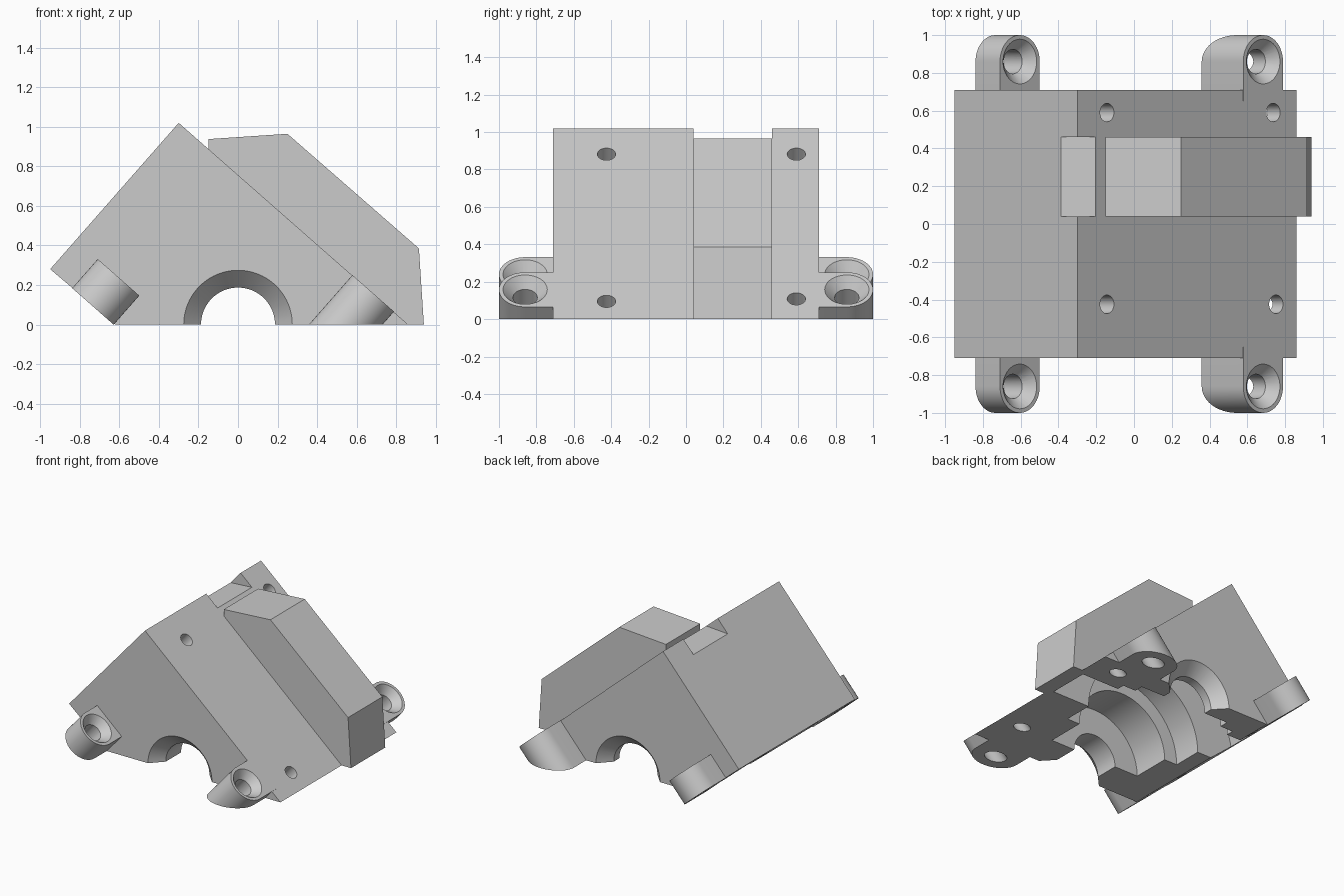
import bpy, bmesh
from math import radians, sin, cos, pi
from mathutils import Matrix, Vector

if "Cube" in bpy.data.objects:
    bpy.data.objects.remove(bpy.data.objects["Cube"], do_unlink=True)

grey = bpy.data.materials.new("light_grey")
grey.use_nodes = True
COLOUR = (0.6, 0.6, 0.6, 1)
grey.diffuse_color = COLOUR
grey.node_tree.nodes["Principled BSDF"].inputs["Base Color"].default_value = COLOUR

# Frames: ALONG_Y extrudes an x-z profile through y, SLOPE is the tilted top face
ALONG_Y = Matrix(((1, 0, 0, 0), (0, 0, -1, 0), (0, 1, 0, 0), (0, 0, 0, 1)))
SLOPE = Matrix.Rotation(radians(41.33), 4, 'Y')


def make(name, bm, frame):
    bm.transform(frame)
    bmesh.ops.recalc_face_normals(bm, faces=bm.faces)
    mesh = bpy.data.meshes.new(name)
    bm.to_mesh(mesh)
    bm.free()
    mesh.materials.append(grey)
    obj = bpy.data.objects.new(name, mesh)
    bpy.context.collection.objects.link(obj)
    return obj


def prism(name, points, low, high, frame):
    bm = bmesh.new()
    rings = [[bm.verts.new((x, y, h)) for x, y in points] for h in (low, high)]
    for ring in rings:
        bm.faces.new(ring)
    for i in range(len(points)):
        bm.faces.new((rings[0][i - 1], rings[0][i], rings[1][i], rings[1][i - 1]))
    return make(name, bm, frame)


def slab(name, points, y0, y1):
    return prism(name, points, -y1, -y0, ALONG_Y)


def cone(name, r_low, r_high, low, high, frame, x=0, y=0, sides=48):
    bm = bmesh.new()
    bmesh.ops.create_cone(bm, cap_ends=True, segments=sides, radius1=r_low,
                          radius2=r_high, depth=high - low,
                          matrix=Matrix.Translation((x, y, (low + high) / 2)))
    return make(name, bm, frame)


def combine(target, other, operation):
    mod = target.modifiers.new("combine", 'BOOLEAN')
    mod.operation = operation
    mod.solver = 'EXACT'
    mod.use_hole_tolerant = True
    mod.object = other
    bpy.context.view_layer.update()
    bpy.context.view_layer.objects.active = target
    bpy.ops.object.modifier_apply(modifier=mod.name)
    bpy.data.objects.remove(other, do_unlink=True)


def cut(target, other):
    combine(target, other, 'DIFFERENCE')


def slope_coords(x, z):
    p = SLOPE.inverted() @ Vector((x, 0, z))
    return p.x, p.z


# Wedge-shaped body and raised cover, running past the floor for a clean trim
body = slab("housing_body", [(-.95, .28), (-.3, 1.02), (.974, -.1), (-.502, -.1)], -.71, .71)
combine(body, slab("cover", [(-.15, .7), (-.15, 1.065), (.135, 1.065), (.915, .385),
                             (.946, -.09), (.3, -.09)], .04, .46), 'UNION')

# Four rounded mounting lugs, square to the slope
lugs = []
for x, z, thickness in ((-.605, .238, .195), (.683, .157, .9)):
    cx, top = slope_coords(x, z)
    for side in (-1, 1):
        arc = [(cx + .14 * cos(pi * i / 24), side * (.86 + .14 * sin(pi * i / 24)))
               for i in range(25)]
        outline = arc + [(cx - .14, side * .65), (cx + .14, side * .65)]
        combine(body, prism("lug", outline, top - thickness, top + .001, SLOPE), 'UNION')
        lugs.append((cx, side * .86, top))

# Trim the cover roof with the ridge notch, and the whole underside at the floor
cut(body, slab("ridge_notch", [(-.6, .908), (.3, .968), (.3, 1.3), (-.6, 1.3)], .04, .46))
cut(body, slab("floor_trim", [(-2, -2), (2, -2), (2, 0), (-2, 0)], -2, 2))

# Shaft bore, stepped chambers and wheel slot, all about the same axis
for radius, y0, y1 in ((.187, -.9, .9), (.39, -.43, .55), (.5, -.13, .48), (.82, .1, .42)):
    cut(body, cone("chamber", radius, radius, -y1, -y0, ALONG_Y, sides=80))

# Flared mouths of the bore
cut(body, cone("mouth_back", .284, .18, -.72, -.61, ALONG_Y, sides=80))
cut(body, cone("mouth_front", .18, .284, .61, .72, ALONG_Y, sides=80))

# Countersunk holes through the lugs
for cx, cy, top in lugs:
    cut(body, cone("countersink", .06, .127, top - .06, top + .01, SLOPE, cx, cy))
    cut(body, cone("lug_hole", .065, .065, top - .8, top + .05, SLOPE, cx, cy))

# Plain screw holes through the slope
for x, z, y in ((-.143, .882, -.425), (-.143, .882, .59), (.752, .095, -.425), (.737, .108, .59)):
    cx, top = slope_coords(x, z)
    cut(body, cone("screw_hole", .049, .049, top - 1.3, top + .1, SLOPE, cx, y, 32))

bpy.ops.object.select_all(action='DESELECT')
body.select_set(True)
bpy.context.view_layer.objects.active = body
bpy.ops.object.shade_smooth_by_angle(angle=radians(25))
